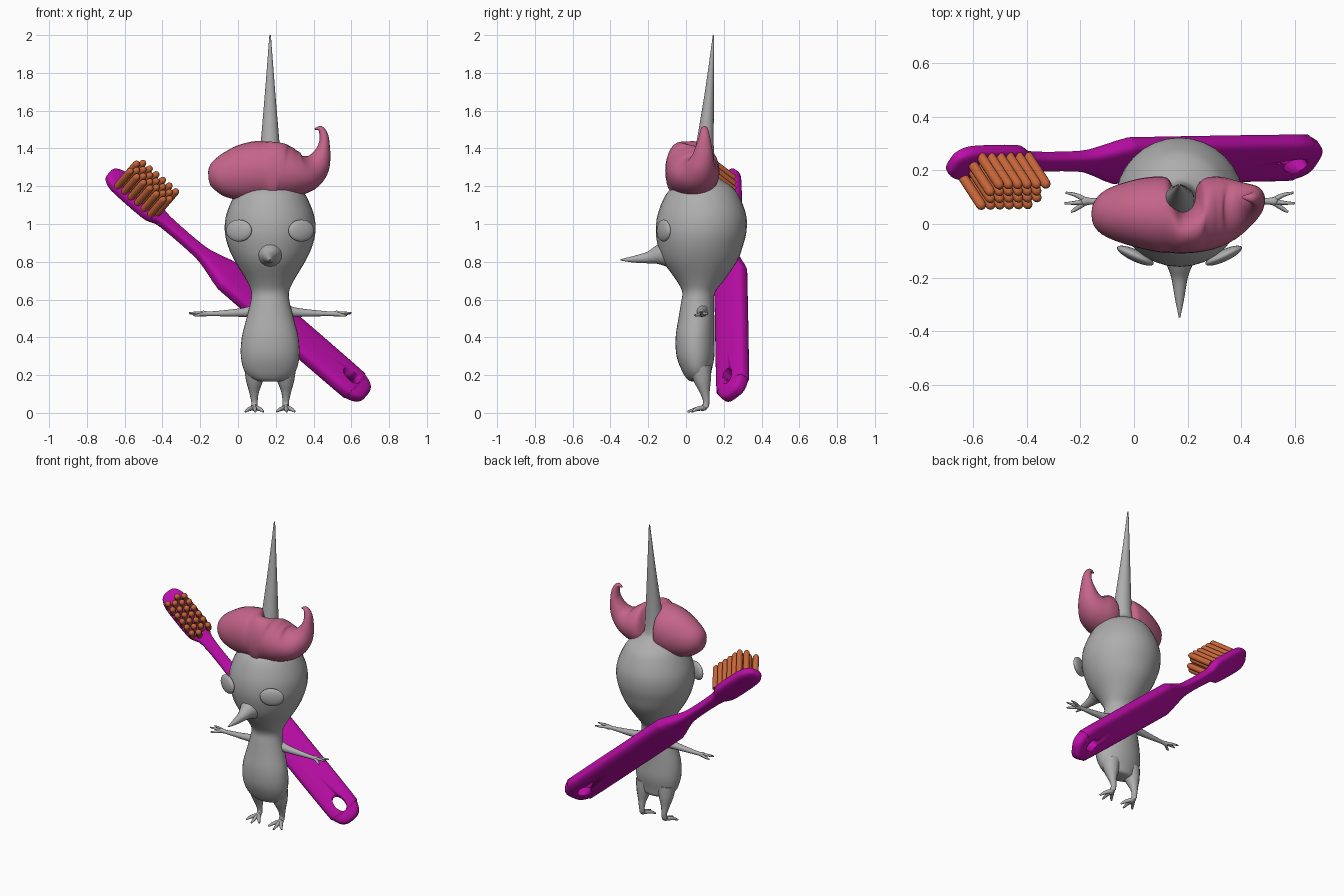
import bpy, bmesh, math
from mathutils import Vector as V

if "Cube" in bpy.data.objects:
    bpy.data.objects.remove(bpy.data.objects["Cube"])


def material(name, rgb):
    m = bpy.data.materials.new(name)
    m.diffuse_color = (*rgb, 1)
    m.use_nodes = True
    m.node_tree.nodes["Principled BSDF"].inputs["Base Color"].default_value = m.diffuse_color
    return m


GREY = material("soft grey", (0.42, 0.42, 0.42))
PINK = material("dusty pink", (0.56, 0.13, 0.25))
MAGENTA = material("magenta", (0.50, 0.004, 0.39))
ORANGE = material("burnt orange", (0.56, 0.13, 0.04))
CX = 0.17  # centre line of the figure


def spline(st, k):
    """Catmull-Rom interpolation of station tuples."""
    out = []
    for i in range(len(st) - 1):
        a, b, c, d = st[max(i - 1, 0)], st[i], st[i + 1], st[min(i + 2, len(st) - 1)]
        for j in range(k):
            t = j / k
            out.append(tuple(0.5 * (2 * q + (r - p) * t + (2 * p - 5 * q + 4 * r - s) * t * t
                                    + (3 * q - p - 3 * r + s) * t ** 3)
                             for p, q, r, s in zip(a, b, c, d)))
    return out + [st[-1]]


def loft(bm, rings, seg=24, power=2):
    """Skin rings (centre, u, v); power above 2 squares the section off."""
    rows = []
    for c, u, v in rings:
        row = []
        for i in range(seg):
            a = 2 * math.pi * i / seg
            x, y = math.cos(a), math.sin(a)
            row.append(bm.verts.new(c + u * math.copysign(abs(x) ** (2 / power), x)
                                    + v * math.copysign(abs(y) ** (2 / power), y)))
        rows.append(row)
    for a, b in zip(rows, rows[1:]):
        for i in range(seg):
            j = (i + 1) % seg
            bm.faces.new((a[i], a[j], b[j], b[i]))
    bm.faces.new(rows[0])
    bm.faces.new(rows[-1])


def tube(bm, st, k=4, seg=12):
    """Round tube through (x, y, z, radius) stations."""
    pts = spline(st, k)
    rings = []
    for i, p in enumerate(pts):
        t = V(pts[min(i + 1, len(pts) - 1)][:3]) - V(pts[max(i - 1, 0)][:3])
        t.normalize()
        ref = V((0, 0, 1)) if abs(t.z) < 0.8 else V((1, 0, 0))
        u = t.cross(ref).normalized()
        r = max(p[3], 0.001)
        rings.append((V(p[:3]), u * r, t.cross(u) * r))
    loft(bm, rings, seg)


def finish(name, bm, mat, angle=50):
    bmesh.ops.recalc_face_normals(bm, faces=bm.faces)
    me = bpy.data.meshes.new(name)
    bm.to_mesh(me)
    bm.free()
    me.materials.append(mat)
    ob = bpy.data.objects.new(name, me)
    bpy.context.collection.objects.link(ob)
    bpy.ops.object.select_all(action='DESELECT')
    ob.select_set(True)
    bpy.context.view_layer.objects.active = ob
    bpy.ops.object.shade_smooth_by_angle(angle=math.radians(angle))
    return ob


# Body, head and tall spike: stations (z, half width, front y, back y)
body = [(.165, .03, .04, .10), (.175, .09, .01, .125), (.22, .135, -.02, .135),
        (.3, .155, -.05, .15), (.4, .15, -.055, .15), (.5, .125, -.04, .15),
        (.58, .105, -.027, .148), (.64, .1, -.02, .155), (.7, .125, -.05, .2),
        (.8, .185, -.12, .27), (.88, .222, -.148, .3), (.96, .24, -.16, .32),
        (1.05, .232, -.15, .318), (1.15, .19, -.11, .28), (1.2, .15, -.06, .24),
        (1.24, .085, 0, .18), (1.28, .06, .03, .155), (1.4, .052, .05, .147),
        (1.7, .027, .1, .148), (2.0, .004, .142, .149)]
bm = bmesh.new()
loft(bm, [(V((CX, (f + b) / 2, z)), V((w, 0, 0)), V((0, (b - f) / 2, 0)))
          for z, w, f, b in spline(body, 4)], 32)
finish("body_head_and_spike", bm, GREY)

# Pointed nose
bm = bmesh.new()
tube(bm, [(CX, -.09, .845, .08), (CX, -.15, .835, .05), (CX, -.2, .822, .031),
          (CX, -.28, .813, .017), (CX, -.348, .81, .003)], seg=16)
finish("nose", bm, GREY)

for s, side in ((-1, "left"), (1, "right")):
    # Flattened eye
    bm = bmesh.new()
    bmesh.ops.create_uvsphere(bm, u_segments=24, v_segments=14, radius=1)
    bmesh.ops.scale(bm, vec=(.075, .022, .058), verts=bm.verts)
    eye = finish(side + "_eye", bm, GREY)
    eye.location = (CX + s * .165, -.118, .965)
    eye.rotation_euler.z = s * math.radians(25)

    # Arm with three fingers
    bm = bmesh.new()
    tube(bm, [(CX + s * x, .085, z, r) for x, z, r in
              ((.08, .54, .035), (.13, .533, .025), (.22, .528, .018), (.32, .525, .012),
               (.355, .525, .016), (.37, .525, .006))])
    for dy, dz, reach in ((-.04, -.008, .405), (-.008, .004, .43), (.032, 0, .425)):
        tube(bm, [(CX + s * .345, .085, .525, .011), (CX + s * .385, .085 + dy * .7, .525 + dz, .008),
                  (CX + s * reach, .085 + dy, .525 + dz, .004)], 3, 8)
    finish(side + "_arm", bm, GREY)

    # Leg with three toes
    bm = bmesh.new()
    x = CX + s * .083
    tube(bm, [(x - s * .005, .075, .24, .06), (x, .088, .17, .045), (x + s * .002, .1, .11, .026),
              (x, .108, .06, .017), (x, .1, .032, .017), (x, .075, .02, .012)])
    for dx, y in ((-.048, .03), (.005, .008), (.048, .035)):
        tube(bm, [(x, .098, .028, .014), (x + dx * .6, .055, .02, .011),
                  (x + dx, y, .006, .005)], 3, 8)
    finish(side + "_leg", bm, GREY)

# Swept hair: stations (x, z, half height, front y, back y)
hair = [(-.155, 1.235, .008, .03, .05), (-.145, 1.237, .05, -.01, .085), (-.1, 1.248, .1, -.05, .13),
        (0, 1.265, .144, -.085, .165), (.09, 1.28, .157, -.105, .177), (.135, 1.282, .156, -.108, .16),
        (.17, 1.282, .154, -.11, .06), (.215, 1.28, .15, -.108, .065), (.25, 1.274, .142, -.104, .16),
        (.31, 1.268, .122, -.09, .177), (.37, 1.277, .1, -.06, .165), (.415, 1.31, .075, -.01, .152),
        (.442, 1.36, .05, .03, .145), (.456, 1.42, .03, .055, .135), (.454, 1.47, .023, .07, .125),
        (.436, 1.505, .015, .08, .115), (.405, 1.502, .003, .095, .105)]
pts = spline(hair, 4)
rings = []
for i, (x, z, h, f, b) in enumerate(pts):
    p, q = pts[max(i - 1, 0)], pts[min(i + 1, len(pts) - 1)]
    t = V((q[0] - p[0], 0, q[1] - p[1])).normalized()
    rings.append((V((x, (f + b) / 2, z)), V((0, (b - f) / 2, 0)), V((-t.z, 0, t.x)) * h))
bm = bmesh.new()
loft(bm, rings, 28)
finish("hair", bm, PINK)

# Toothbrush frame: along the handle, across it, and out of its face
ALONG = V((.76, 0, -.65)).normalized()
UP = V((.65, 0, .76)).normalized()
ACROSS = (UP + V((0, 1, 0))).normalized()
OUT = (UP - V((0, 1, 0))).normalized()


def brush_point(t):
    return ALONG * t + UP * (.513 - .006 * t) + V((0, .243 + .012 * t, 0))


# Handle, neck and head: stations (distance, half width, half thickness)
brush = [(-1.345, .02, .012), (-1.335, .045, .022), (-1.3, .067, .03), (-1.24, .077, .032),
         (-1.06, .077, .032), (-1.01, .062, .03), (-.95, .039, .028), (-.72, .038, .028),
         (-.62, .062, .035), (-.52, .098, .042), (-.42, .103, .043), (.3, .103, .043),
         (.38, .094, .042), (.43, .072, .037), (.452, .045, .025), (.458, .02, .012)]
bm = bmesh.new()
loft(bm, [(brush_point(t), ACROSS * w, OUT * h) for t, w, h in spline(brush, 3)], 28, 3.4)
handle = finish("toothbrush_handle", bm, MAGENTA)

# Oval hanging hole
bm = bmesh.new()
c = brush_point(.33)
loft(bm, [(c + OUT * d, ALONG * .056, ACROSS * .034) for d in (-.1, .1)], 24)
cutter = finish("hole_cutter", bm, MAGENTA)
cutter.hide_render = True
cut = handle.modifiers.new("hole", 'BOOLEAN')
cut.object = cutter
cut.solver = 'EXACT'
bpy.context.view_layer.objects.active = handle
bpy.ops.object.modifier_apply(modifier="hole")
bpy.data.objects.remove(cutter)

# Staggered round-tipped bristles
bm = bmesh.new()
for row in range(4):
    for col in range(6):
        base = brush_point(-1.265 + .046 * col + .023 * (row % 2)) + ACROSS * (row - 1.5) * .036
        loft(bm, [(base + OUT * d, ALONG * r, ACROSS * r) for d, r in
                  ((.02, .019), (.165, .019), (.176, .0165), (.183, .011), (.186, .003))], 12)
finish("bristles", bm, ORANGE)
